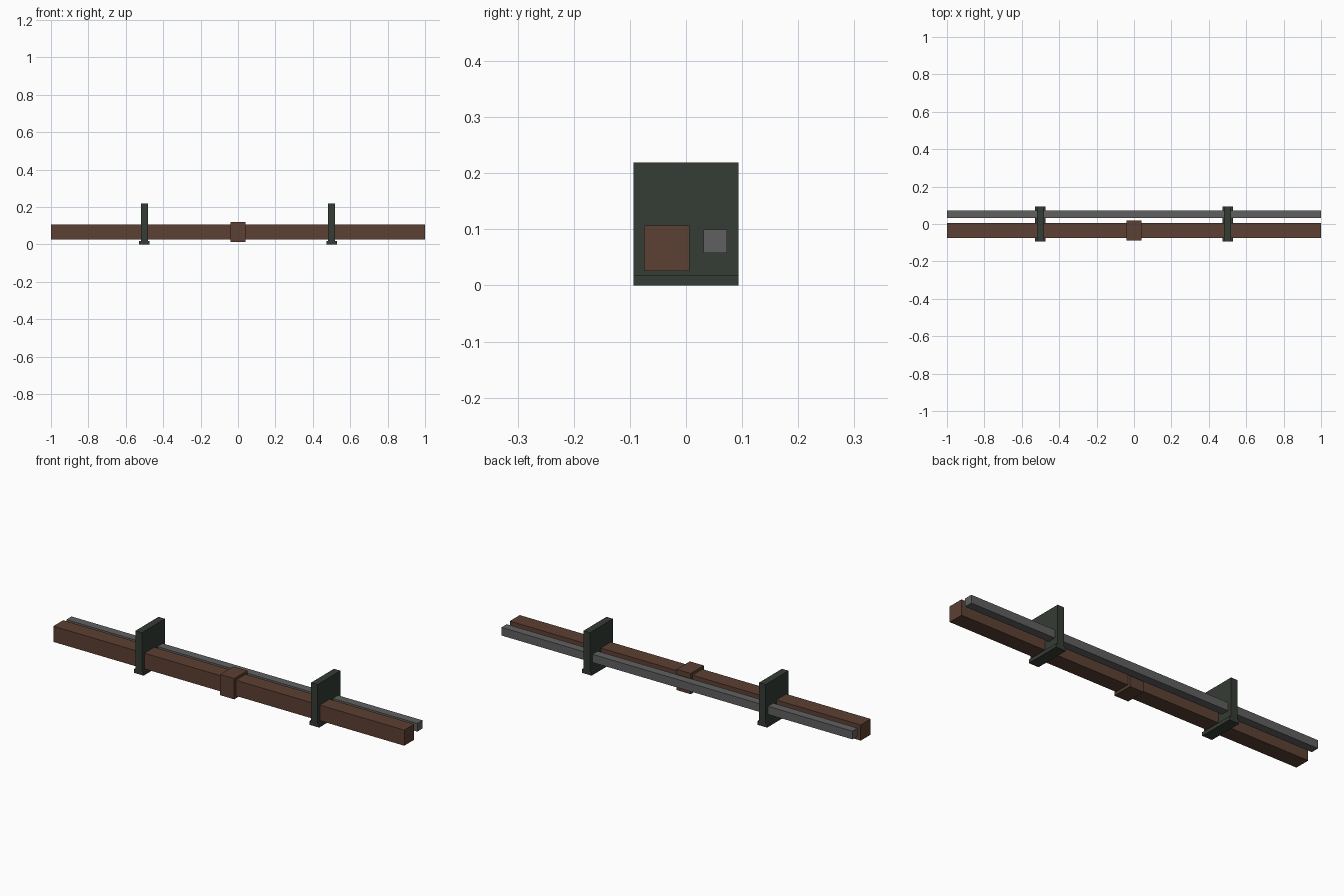
import bpy

cube = bpy.data.objects.get("Cube")
if cube:
    bpy.data.objects.remove(cube, do_unlink=True)


def material(name, srgb):
    color = [(c / 255 / 12.92) if c < 11 else ((c / 255 + 0.055) / 1.055) ** 2.4 for c in srgb] + [1]
    mat = bpy.data.materials.new(name)
    mat.use_nodes = True
    mat.diffuse_color = color
    mat.node_tree.nodes["Principled BSDF"].inputs["Base Color"].default_value = color
    return mat


def box(name, mat, x, y, z):
    """Box spanning the given (min, max) ranges."""
    spans = (x, y, z)
    bpy.ops.mesh.primitive_cube_add(size=1, location=[(a + b) / 2 for a, b in spans])
    obj = bpy.context.object
    obj.name = name
    obj.scale = [b - a for a, b in spans]
    bpy.ops.object.transform_apply(location=False, rotation=False, scale=True)
    obj.data.materials.append(mat)
    return obj


rust = material("rust_brown", (92, 64, 51))
grey = material("pipe_grey", (96, 96, 96))
iron = material("dark_iron", (53, 60, 53))

# Two parallel square pipes and the collar on the larger one
box("main_pipe", rust, (-1, 1), (-0.075, 0.006), (0.026, 0.1065))
box("thin_pipe", grey, (-1, 1), (0.031, 0.0735), (0.058, 0.1))
box("pipe_collar", rust, (-0.04, 0.04), (-0.088, 0.019), (0.013, 0.12))

# Upright support plates on flat feet
for side, x in (("right", -0.5), ("left", 0.5)):
    box(side + "_support_plate", iron, (x - 0.0187, x + 0.0187), (-0.0935, 0.0935), (0.0, 0.219))
    box(side + "_support_foot", iron, (x - 0.028, x + 0.028), (-0.0935, 0.0935), (0, 0.0187))
